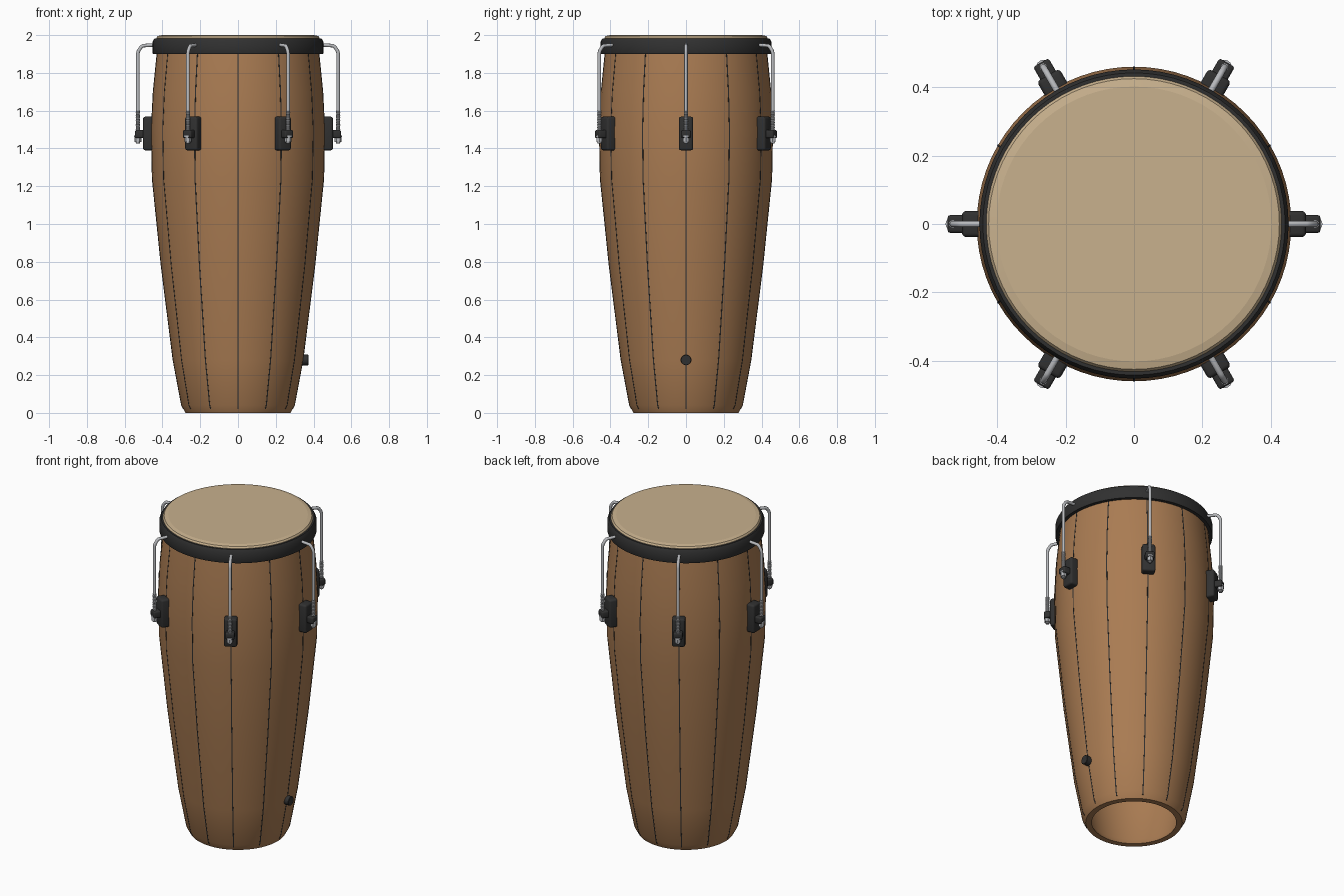
import bpy, bmesh, math
from math import radians, sin, cos, pi
from mathutils import Matrix, Vector

if "Cube" in bpy.data.objects:
    bpy.data.objects.remove(bpy.data.objects["Cube"])


def material(name, rgb):
    m = bpy.data.materials.new(name)
    m.diffuse_color = (*rgb, 1)
    m.use_nodes = True
    m.node_tree.nodes["Principled BSDF"].inputs["Base Color"].default_value = m.diffuse_color
    return m


WOOD = material("wood", (0.40, 0.20, 0.085))
BLACK = material("black", (0.03, 0.03, 0.03))
SKIN = material("skin", (0.58, 0.44, 0.27))
STEEL = material("steel", (0.48, 0.49, 0.51))


def finish(name, bm, mat, angle=30):
    bmesh.ops.recalc_face_normals(bm, faces=bm.faces)
    me = bpy.data.meshes.new(name)
    bm.to_mesh(me)
    bm.free()
    me.materials.append(mat)
    me.shade_smooth()
    me.set_sharp_from_angle(angle=radians(angle))
    ob = bpy.data.objects.new(name, me)
    bpy.context.collection.objects.link(ob)
    return ob


def lathe(name, profile, mat, segs=64, closed=False, angle=30, center=(0, 0)):
    bm = bmesh.new()
    vs = [bm.verts.new((r, 0, z)) for r, z in profile]
    es = [bm.edges.new(p) for p in zip(vs, vs[1:])]
    if closed:
        es.append(bm.edges.new((vs[-1], vs[0])))
    bmesh.ops.spin(bm, geom=vs + es, cent=(0, 0, 0), axis=(0, 0, 1),
                   angle=2 * pi, steps=segs, use_duplicate=False)
    bmesh.ops.remove_doubles(bm, verts=bm.verts, dist=1e-5)
    bmesh.ops.translate(bm, verts=bm.verts, vec=(*center, 0))
    return finish(name, bm, mat, angle)


def box(name, lo, hi, mat, bevel=0.01):
    bm = bmesh.new()
    bmesh.ops.create_cube(bm, size=1)
    lo, hi = Vector(lo), Vector(hi)
    bmesh.ops.scale(bm, verts=bm.verts, vec=hi - lo)
    bmesh.ops.translate(bm, verts=bm.verts, vec=(lo + hi) / 2)
    bmesh.ops.bevel(bm, geom=bm.edges[:], offset=bevel, segments=3,
                    profile=0.5, affect='EDGES')
    return finish(name, bm, mat)


def tube(name, points, radius, mat, sides=12):
    # sweep a round section along a path in the xz plane
    bm = bmesh.new()
    pts = [Vector(p) for p in points]
    rings = []
    for i, p in enumerate(pts):
        d1 = (pts[i] - pts[i - 1]).normalized() if i else None
        d2 = (pts[i + 1] - pts[i]).normalized() if i < len(pts) - 1 else None
        t = ((d1 or d2) + (d2 or d1)).normalized()
        n = t.cross(Vector((0, 1, 0)))
        rings.append([bm.verts.new(p + radius * (cos(a) * n + sin(a) * Vector((0, 1, 0))))
                      for a in (2 * pi * k / sides for k in range(sides))])
    for a, b in zip(rings, rings[1:]):
        for k in range(sides):
            j = (k + 1) % sides
            bm.faces.new((a[k], a[j], b[j], b[k]))
    bm.faces.new(rings[0])
    bm.faces.new(rings[-1])
    return finish(name, bm, mat, 40)


# tapered barrel shell, open at the bottom
OUTER = [(0.278, 0), (0.30, 0.04), (0.345, 0.28), (0.408, 0.78), (0.455, 1.24),
         (0.46, 1.5), (0.45, 1.7), (0.43, 1.9), (0.42, 1.975)]
inner = [(r - 0.035, z) for r, z in reversed(OUTER)]
lathe("shell", OUTER + inner, WOOD, 72, closed=True)

# dark seams between the twelve staves
seam_pts = [(0.29, 0.02)] + OUTER[1:-1]
for i in range(12):
    bm = bmesh.new()
    rows = [[bm.verts.new((r + d, y, z)) for d, y in
             ((-0.006, -0.003), (0.001, -0.003), (0.001, 0.003), (-0.006, 0.003))]
            for r, z in seam_pts]
    for a, b in zip(rows, rows[1:]):
        for k in range(4):
            bm.faces.new((a[k], a[(k + 1) % 4], b[(k + 1) % 4], b[k]))
    bm.faces.new(rows[0])
    bm.faces.new(rows[-1])
    ob = finish("stave_seam_%d" % i, bm, BLACK)
    ob.rotation_euler.z = radians(30 * i)

# drum head with rolled edge
lathe("drum_head", [(0, 2.0), (0.402, 2.0), (0.425, 1.995), (0.432, 1.985),
                    (0.432, 1.96), (0.40, 1.96), (0, 1.975)], SKIN, 72, angle=10)

# tension hoop
lathe("hoop", [(0.425, 1.90), (0.45, 1.90), (0.452, 1.905), (0.452, 1.965),
               (0.442, 1.983), (0.431, 1.983), (0.425, 1.965)], BLACK, 72, closed=True)

# six tuning lugs with hooked rods
THREAD = [(0.0, 1.425)]
for k in range(20):
    z = 1.425 + k * 0.009
    THREAD += [(0.0095, z), (0.0118, z + 0.0045)]
THREAD += [(0.0, 1.605)]
ROD = [(0.53, 0, 1.43), (0.53, 0, 1.905), (0.526, 0, 1.918), (0.513, 0, 1.937),
       (0.503, 0, 1.944), (0.445, 0, 1.948)]
for i in range(6):
    parts = [
        box("lug_plate_%d" % i, (0.43, -0.038, 1.39), (0.503, 0.038, 1.568), BLACK, 0.012),
        box("lug_boss_%d" % i, (0.48, -0.026, 1.455), (0.545, 0.026, 1.497), BLACK, 0.008),
        tube("tension_rod_%d" % i, ROD, 0.0095, STEEL),
        lathe("rod_thread_%d" % i, THREAD, STEEL, 12, center=(0.53, 0)),
        lathe("rod_nut_%d" % i, [(0, 1.435), (0.018, 1.435), (0.018, 1.462), (0, 1.462)],
              STEEL, 6, center=(0.53, 0)),
        lathe("rod_washer_%d" % i, [(0, 1.46), (0.021, 1.46), (0.021, 1.468), (0, 1.468)],
              STEEL, 16, center=(0.53, 0)),
    ]
    for p in parts:
        p.rotation_euler.z = radians(60 * i)

# small round plug on the lower right side
plug = lathe("side_plug", [(0, -0.03), (0.028, -0.03), (0.028, 0.028), (0.026, 0.03), (0, 0.03)],
             BLACK, 24)
plug.matrix_world = Matrix.Translation((0.343, 0, 0.28)) @ Matrix.Rotation(pi / 2, 4, 'Y')
